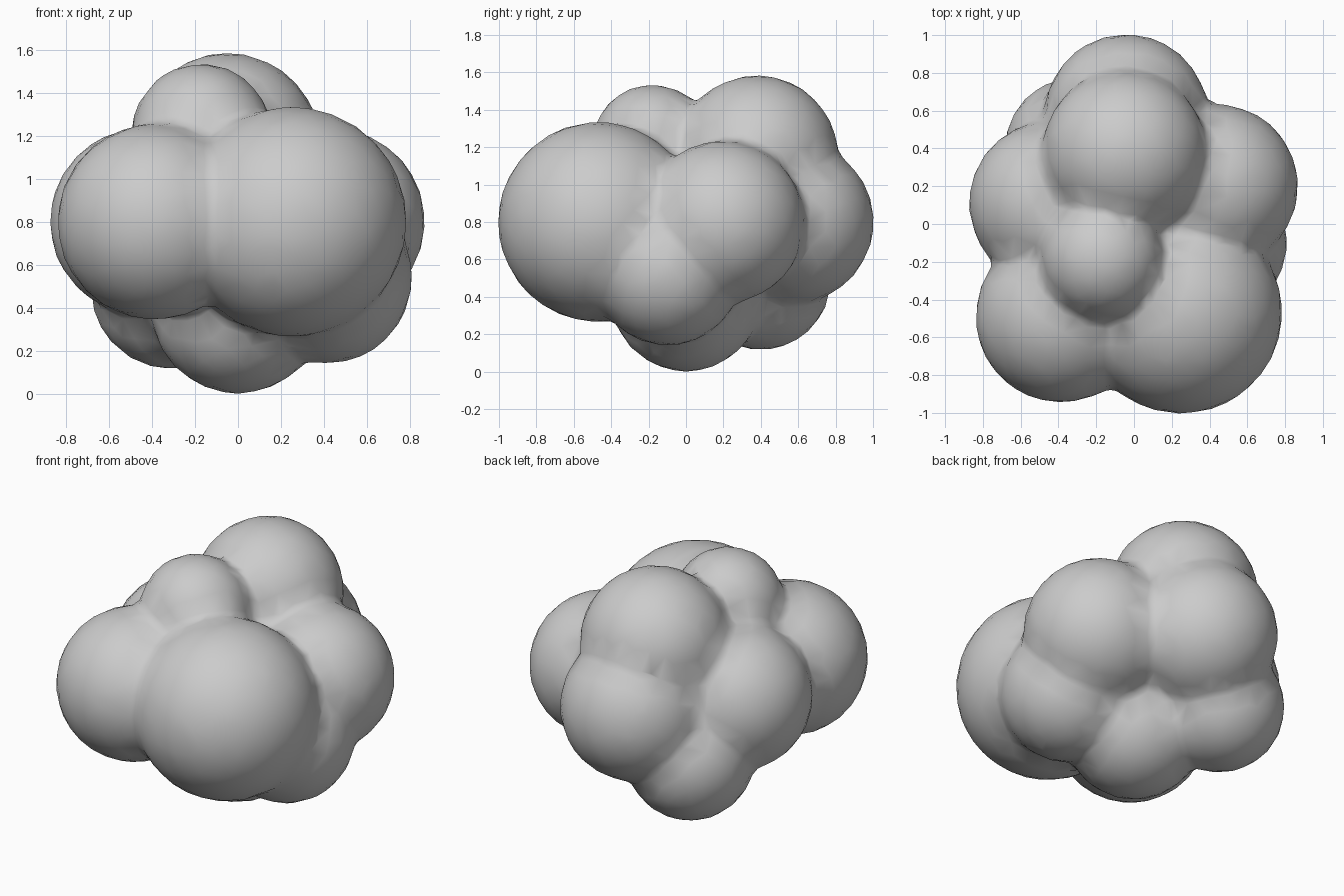
import bpy, bmesh
from mathutils import Matrix

if "Cube" in bpy.data.objects:
    bpy.data.objects.remove(bpy.data.objects["Cube"])

# Puffs of the cluster: x, y, z, radius
PUFFS = [
    (0.25, -0.47, 0.80, 0.535),   # front right
    (-0.385, -0.49, 0.80, 0.455), # front left
    (-0.17, -0.18, 1.21, 0.325),  # small top
    (-0.05, 0.38, 1.15, 0.435),   # large top
    (-0.04, 0.57, 0.80, 0.435),   # back
    (0.435, 0.20, 0.80, 0.435),   # right side
    (-0.44, 0.11, 0.80, 0.435),   # left side
    (-0.31, 0.40, 0.49, 0.375),   # low back left
    (0.41, -0.10, 0.54, 0.40),    # low right
    (0.00, 0.00, 0.405, 0.405),   # bottom
    (0.00, 0.05, 0.80, 0.40),     # core
]

bm = bmesh.new()
for x, y, z, r in PUFFS:
    bmesh.ops.create_icosphere(bm, subdivisions=4, radius=r,
                               matrix=Matrix.Translation((x, y, z)))
mesh = bpy.data.meshes.new("cloud_cluster")
bm.to_mesh(mesh)
bm.free()
cloud = bpy.data.objects.new("cloud_cluster", mesh)
bpy.context.collection.objects.link(cloud)

# Fuse the puffs into one skin with softened valleys
fuse = cloud.modifiers.new("fuse", 'REMESH')
fuse.mode = 'VOXEL'
fuse.voxel_size = 0.035
fuse.use_smooth_shade = True
soften = cloud.modifiers.new("soften", 'SMOOTH')
soften.factor = 0.5
soften.iterations = 4

# Coarser facets along the outline
coarse = cloud.modifiers.new("coarse", 'DECIMATE')
coarse.ratio = 0.12

mesh.polygons.foreach_set("use_smooth", [True] * len(mesh.polygons))
